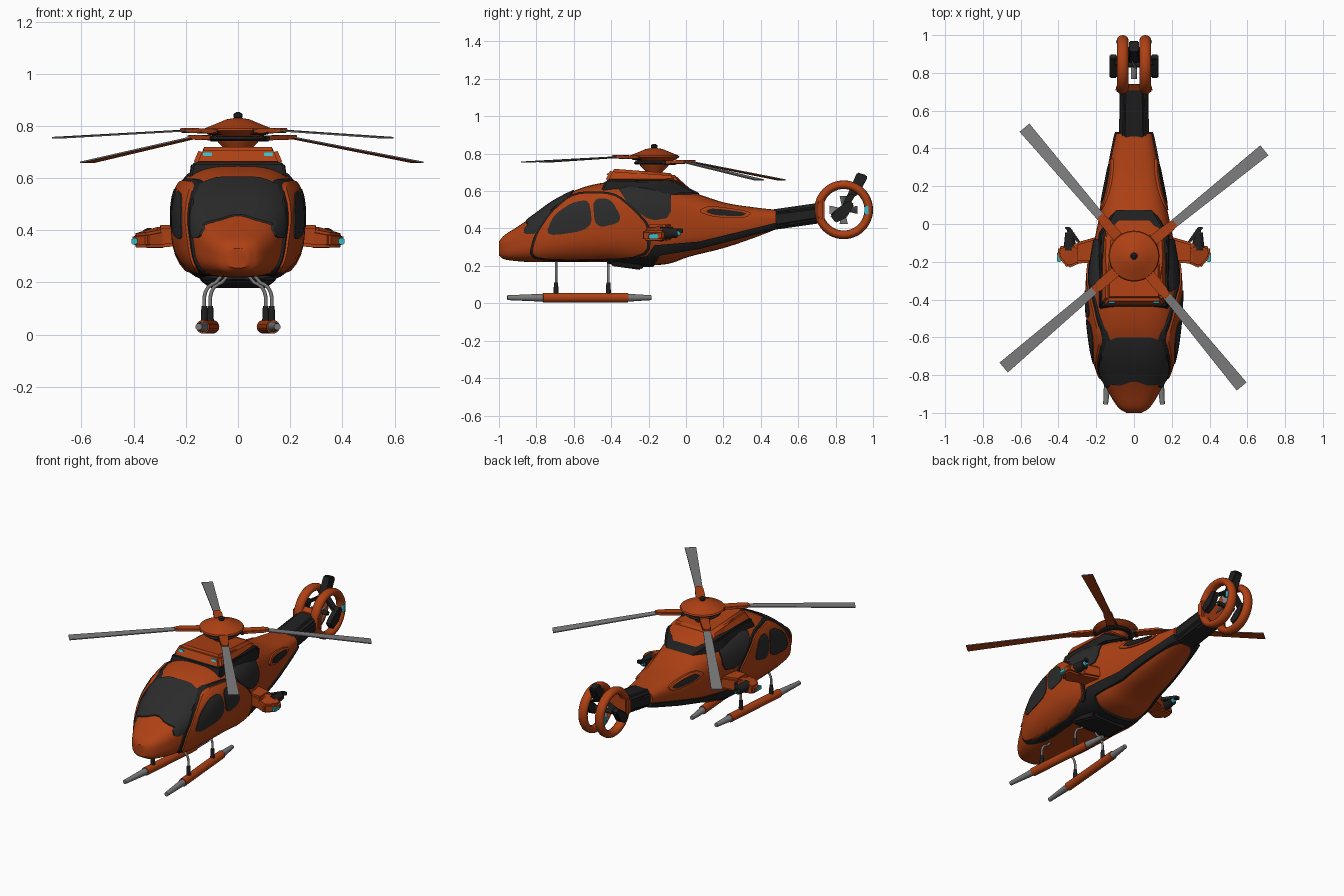
import bpy, bmesh, math
from mathutils import Vector

cube = bpy.data.objects.get("Cube")
if cube:
    bpy.data.objects.remove(cube, do_unlink=True)


def material(name, rgb):
    m = bpy.data.materials.new(name)
    m.use_nodes = True
    m.diffuse_color = (*rgb, 1)
    m.node_tree.nodes["Principled BSDF"].inputs["Base Color"].default_value = (*rgb, 1)
    return m


ORANGE = material("burnt orange", (.42, .052, .007))
GLASS = material("dark glass", (.024, .024, .025))
TRIM = material("black trim", (.014, .014, .015))
GREY = material("metal grey", (.2, .2, .2))
CYAN = material("cyan light", (.04, .5, .6))


def finish(name, bm, mat, angle=35, bevel=0):
    """Turn a bmesh into a shaded object."""
    bmesh.ops.recalc_face_normals(bm, faces=bm.faces)
    if bevel:
        bmesh.ops.bevel(bm, geom=bm.edges[:], offset=bevel, segments=2, affect='EDGES', clamp_overlap=True)
    me = bpy.data.meshes.new(name)
    bm.to_mesh(me)
    bm.free()
    return place(name, me, mat, angle)


def place(name, me, mat, angle=35):
    ob = bpy.data.objects.new(name, me)
    bpy.context.collection.objects.link(ob)
    me.materials.clear()
    me.materials.append(mat)
    bpy.ops.object.select_all(action='DESELECT')
    ob.select_set(True)
    bpy.context.view_layer.objects.active = ob
    bpy.ops.object.shade_smooth_by_angle(angle=math.radians(angle))
    return ob


def skin(bm, rings, caps=True):
    """Bridge equal rings of points."""
    rows = [[bm.verts.new(p) for p in r] for r in rings]
    n = len(rows[0])
    for a, b in zip(rows, rows[1:]):
        for i in range(n):
            bm.faces.new((a[i], a[(i + 1) % n], b[(i + 1) % n], b[i]))
    if caps:
        bm.faces.new(rows[0])
        bm.faces.new(rows[-1])


def hull(name, pts, mat, bevel=.008):
    bm = bmesh.new()
    for p in pts:
        bm.verts.new(p)
    out = bmesh.ops.convex_hull(bm, input=bm.verts)
    bmesh.ops.delete(bm, geom=[v for v in bm.verts if not v.link_faces], context='VERTS')
    bmesh.ops.dissolve_limit(bm, angle_limit=.02, verts=bm.verts, edges=bm.edges)
    return finish(name, bm, mat, bevel=bevel)


def rod(name, a, b, r1, r2, mat, sides=20):
    a, b = Vector(a), Vector(b)
    q = (b - a).to_track_quat('Z', 'Y')
    bm = bmesh.new()
    skin(bm, [[p + q @ Vector((r * math.cos(t), r * math.sin(t), 0))
               for t in (math.tau * i / sides for i in range(sides))] for p, r in ((a, r1), (b, r2))])
    return finish(name, bm, mat)


def lathe(name, profile, centre, mat, sides=32):
    bm = bmesh.new()
    skin(bm, [[(centre[0] + r * math.cos(t), centre[1] + r * math.sin(t), z)
               for t in (math.tau * i / sides for i in range(sides))] for r, z in profile])
    return finish(name, bm, mat)


def tube(name, pts, r, mat):
    cu = bpy.data.curves.new(name, 'CURVE')
    cu.dimensions, cu.bevel_depth, cu.bevel_resolution = '3D', r, 3
    sp = cu.splines.new('POLY')
    sp.points.add(len(pts) - 1)
    for p, co in zip(sp.points, pts):
        p.co = (*co, 1)
    tmp = bpy.data.objects.new(name, cu)
    me = bpy.data.meshes.new_from_object(tmp)
    bpy.data.objects.remove(tmp)
    return place(name, me, mat, 60)


# Fuselage stations: y, bottom, top, half width
STATIONS = [(-1, .255, .33, .04), (-.97, .235, .365, .085), (-.9, .225, .41, .13), (-.82, .22, .465, .168),
            (-.7, .22, .55, .207), (-.55, .22, .62, .23), (-.4, .22, .65, .24), (-.25, .205, .655, .235),
            (-.1, .21, .64, .212), (.02, .25, .6, .188), (.2, .295, .54, .152), (.35, .345, .515, .122),
            (.48, .395, .5, .095)]


def fuselage(grow=0):
    S = [Vector(s) for s in STATIONS]
    S = [2 * S[0] - S[1]] + S + [2 * S[-1] - S[-2]]
    rows = []
    for a, b, c, d in zip(S, S[1:], S[2:], S[3:]):
        for k in range(5):
            t = k / 5
            rows.append(b + (c - a) * t / 2 + (2 * a - 5 * b + 4 * c - d) * t * t / 2
                        + (3 * b - a - 3 * c + d) * t ** 3 / 2)
    rows.append(S[-2])

    def ring(s):
        y, lo, hi, w = s
        for i in range(48):
            c, n = math.cos(math.tau * i / 48), math.sin(math.tau * i / 48)
            k = (abs(c) ** 3 + abs(n) ** 3) ** (-1 / 3)
            yield (w * c * k, y, (lo + hi) / 2 + (hi - lo) / 2 * n * k)
    bm = bmesh.new()
    skin(bm, [list(ring(s)) for s in rows])
    bmesh.ops.recalc_face_normals(bm, faces=bm.faces)
    bm.normal_update()
    moves = [(v, v.normal * grow) for v in bm.verts]
    for v, m in moves:
        v.co += m
    return bm


def plate(name, outline, grow, mat, axis='x', rounding=2, lo=-1, hi=1, scale=1):
    """Thin plate following the fuselage inside an outline."""
    pts = [Vector(p) for p in outline]
    mid = sum(pts, Vector((0, 0))) / len(pts)
    pts = [mid + (p - mid) * scale for p in pts]
    for _ in range(rounding):
        pts = [q for a, b in zip(pts, pts[1:] + pts[:1]) for q in (a.lerp(b, .2), a.lerp(b, .8))]
    bm = bmesh.new()
    skin(bm, [[(h, *p) if axis == 'x' else (*p, h) for p in pts] for h in (lo, hi)])
    cutter = finish("cutter", bm, mat)
    cutter.hide_render = True
    ob = finish(name, fuselage(grow), mat)
    mod = ob.modifiers.new("cut", 'BOOLEAN')
    mod.operation, mod.solver, mod.object = 'INTERSECT', 'EXACT', cutter
    me = bpy.data.meshes.new_from_object(ob.evaluated_get(bpy.context.evaluated_depsgraph_get()))
    for o in (ob, cutter):
        bpy.data.objects.remove(o, do_unlink=True)
    return place(name, me, mat)


finish("fuselage", fuselage(), ORANGE)

# Doors, windows and trim
door = [(-.83, .25), (-.8, .37), (-.72, .49), (-.6, .59), (-.39, .59), (-.28, .5), (-.2, .41), (-.21, .24), (-.7, .23)]
plate("door_seam", door, .009, TRIM, scale=1.045)
plate("doors", door, .017, ORANGE)
plate("front_side_window", [(-.755, .355), (-.71, .47), (-.61, .54), (-.515, .555), (-.5, .395)], .021, GLASS)
plate("rear_side_window", [(-.5, .56), (-.4, .56), (-.335, .435), (-.485, .4)], .021, GLASS)
plate("corner_window", [(-.87, .37), (-.86, .415), (-.72, .515), (-.73, .47), (-.8, .37)], .006, GLASS, rounding=1)
plate("windshield", [(-.14, -.6), (.14, -.6), (.175, -.7), (.16, -.84), (.08, -.86), (0, -.83), (-.08, -.86),
                     (-.16, -.84), (-.175, -.7)], .006, GLASS, 'z', 1, .35, 1)
plate("cabin_rear_window", [(-.37, .63), (-.08, .63), (-.08, .46), (-.19, .44), (-.31, .53)], .007, GLASS, rounding=1)
plate("vent_surround", [(.06, .49), (.12, .525), (.36, .49), (.32, .455), (.15, .46)], .009, ORANGE)
plate("vent", [(.1, .49), (.14, .51), (.33, .485), (.3, .465), (.16, .47)], .013, TRIM)
plate("belly_stripe", [(-.42, .15), (-.2, .15), (-.14, .255), (.07, .29), (.5, .4), (.5, .435), (.07, .33),
                       (-.17, .31), (-.21, .25), (-.42, .24)], .01, TRIM, rounding=0)
hull("belly_keel", [(x, y, z) for s in (-1, 1) for x, y, z in
     ((s * .15, -.41, .22), (s * .14, -.4, .2), (s * .11, -.24, .178), (s * .14, -.2, .23))], TRIM)

# Engine cowling and rotor mast
hull("cowling_base", [(s * x, y, z) for s in (-1, 1) for x, y, z in
     ((.19, -.46, .58), (.175, -.43, .66), (.18, -.06, .655), (.1, .08, .585), (.19, -.05, .58))], TRIM)
hull("engine_cowling", [(s * x, y, z) for s in (-1, 1) for x, y, z in
     ((.175, -.435, .65), (.145, -.4, .72), (.14, -.07, .695), (.17, -.05, .65), (.09, .03, .605))], ORANGE, .015)
HUB = (0, -.17)
lathe("mast_collar", [(.03, .66), (.045, .705), (.075, .735), (.08, .75), (.04, .755)], HUB, ORANGE)
lathe("hub_plate", [(.1, .742), (.11, .75), (.1, .76)], HUB, TRIM)
lathe("rotor_cap", [(.05, .752), (.115, .768), (.135, .782), (.13, .79), (.08, .81), (.045, .825), (.015, .83)], HUB, ORANGE)
lathe("cap_knob", [(.012, .825), (.018, .835), (.017, .845), (.007, .853)], HUB, TRIM)

# Main rotor blades, grey above and orange below
for x, y, zr, zt in ((-.58, .51, .757, .66), (.69, .39, .757, .66), (-.69, -.76, .783, .755), (.57, -.86, .783, .755)):
    tip, hub = Vector((x, y, zt)), Vector((*HUB, zr - .005))
    flat = Vector((x - HUB[0], y - HUB[1], 0)).normalized()
    root = hub + flat * .25
    root.z = zr
    side = Vector((-flat.y, flat.x, 0))
    bm = bmesh.new()
    skin(bm, [[p + side * w * a + Vector((0, 0, h)) for a, h in ((-1, -.003), (1, -.003), (1, .003), (-1, .003))]
              for p, w in ((root, .022), (tip, .034))])
    blade = finish("rotor_blade", bm, GREY)
    blade.data.materials.append(ORANGE)
    for f in blade.data.polygons:
        f.material_index = int(f.normal.z < -.5)
    grip = root + flat * .03
    hull("blade_grip", [p + side * w * s + Vector((0, 0, h)) for p, w in ((hub + flat * .07, .03), (root, .026),
         (grip, .016)) for s in (-1, 1) for h in (-.009, .009)], ORANGE, .003)
    rod("grip_joint", hub + flat * .12 - side * .032, hub + flat * .12 + side * .032, .012, .012, TRIM)

# Tail boom, twin ring duct and fin
hull("tail_boom", [(s * x, y, z) for s in (-1, 1) for x, y, z in
     ((.08, .45, .41), (.08, .45, .48), (.055, .45, .5), (.055, .45, .39), (.075, .73, .455), (.075, .73, .515),
      (.05, .73, .54), (.05, .73, .43))], TRIM)
hull("duct_mount", [(s * x, y, z) for s in (-1, 1) for x, y, z in
     ((.1, .7, .46), (.1, .7, .54), (.09, .74, .57), (.09, .74, .43))], ORANGE)
C = Vector((0, .843, .5))
for s in (-1, 1):
    bm = bmesh.new()
    rings = []
    for i in range(49):
        t = math.tau * i / 48
        d = Vector((0, math.cos(t), math.sin(t)))
        rings.append([C + Vector((s * .06 + .03 * math.cos(u), 0, 0)) + d * (.134 + .023 * math.sin(u))
                      for u in (math.tau * j / 12 for j in range(12))])
    skin(bm, rings, caps=False)
    bmesh.ops.remove_doubles(bm, verts=bm.verts, dist=1e-5)
    finish("duct_ring", bm, ORANGE, 60)
    hull("tail_side_arm", [(s * x, y, z) for x in (.09, .13) for y, z in
         ((.8, .43), (.77, .47), (.8, .5), (.87, .55), (.9, .53), (.86, .46))], TRIM, .006)
    hull("fin_brace", [(s * x, y, z) for x, y, z in ((.11, .83, .51), (.11, .88, .53), (.11, .84, .53), (0, .87, .6),
         (0, .92, .6), (0, .88, .57))], TRIM, .003)
    hull("tail_light", [(s * x, y, z) for x in (.075, .095) for y in (.955, .975) for z in (.475, .52)], CYAN, .003)
hull("tail_fin", [(s * x, y, z) for s in (-1, 1) for x, y, z in
     ((.03, .85, .55), (.03, .92, .58), (.025, .915, .7), (.025, .965, .685), (.025, .97, .67))], TRIM, .005)
rod("tail_rotor_axle", C - Vector((.06, 0, 0)), C + Vector((.06, 0, 0)), .014, .014, TRIM)
for k in range(4):
    t = math.radians(90 * k)
    d, e = Vector((0, math.cos(t), math.sin(t))), Vector((0, -math.sin(t), math.cos(t)))
    hull("tail_rotor_blade", [C + d * r + e * w * a + Vector((h + a * .012, 0, 0)) for r, w in ((.01, .008), (.075, .022))
         for a in (-1, 1) for h in (-.003, .003)], GREY, 0)

# Side pods, skids, struts and lights
for s in (-1, 1):
    hull("pod_arm", [(s * x, y, z) for x, y0, y1, z0, z1 in ((.17, -.2, -.06, .34, .42), (.31, -.21, -.1, .335, .42))
         for y in (y0, y1) for z in (z0, z1)], ORANGE, .012)
    hull("pod_body", [(s * x, y, z) for x, y, z in
         ((.27, -.2, .335), (.27, -.2, .405), (.29, -.1, .42), (.29, -.1, .33), (.35, -.235, .335), (.35, -.235, .39),
          (.405, -.17, .335), (.405, -.17, .385), (.4, -.12, .34), (.4, -.12, .385))], ORANGE, .01)
    rod("pod_nozzle", (s * .34, -.14, .375), (s * .34, -.045, .375), .034, .024, TRIM)
    rod("pod_light", (s * .34, -.05, .375), (s * .34, -.03, .375), .017, .013, CYAN)
    hull("pod_fin", [(s * x, y, z) for x, y in ((.28, -.1), (.31, -.09), (.37, -.015), (.34, -.015))
         for z in (.375, .4)], TRIM, .004)
    hull("pod_marker", [(s * x, y, z) for x in (.385, .408) for y in (-.2, -.15) for z in (.345, .37)], CYAN, .004)
    hull("cowling_light", [(s * x, y, z) for x in (.1, .135) for y, z in
         ((-.425, .685), (-.418, .698), (-.4, .685), (-.4, .698))], CYAN, .002)

    def on_skid(y):
        return Vector((s * (.087 - .082 * (y + .18)), y, .03))
    rod("skid", on_skid(-.765), on_skid(-.31), .026, .026, ORANGE)
    rod("skid_front_tip", on_skid(-.765), on_skid(-.955), .021, .013, GREY)
    rod("skid_rear_tip", on_skid(-.31), on_skid(-.185), .021, .013, GREY)
    for y in (-.695, -.415):
        x = abs(on_skid(y).x)
        rod("strut_foot", (s * x, y, .045), (s * x, y, .11), .014, .011, TRIM)
        tube("strut", [(s * (x - a), y, z) for a, z in
             ((0, .1), (0, .145), (.005, .165), (.015, .182), (.03, .193), (.045, .2), (.07, .23))], .007, GREY)
